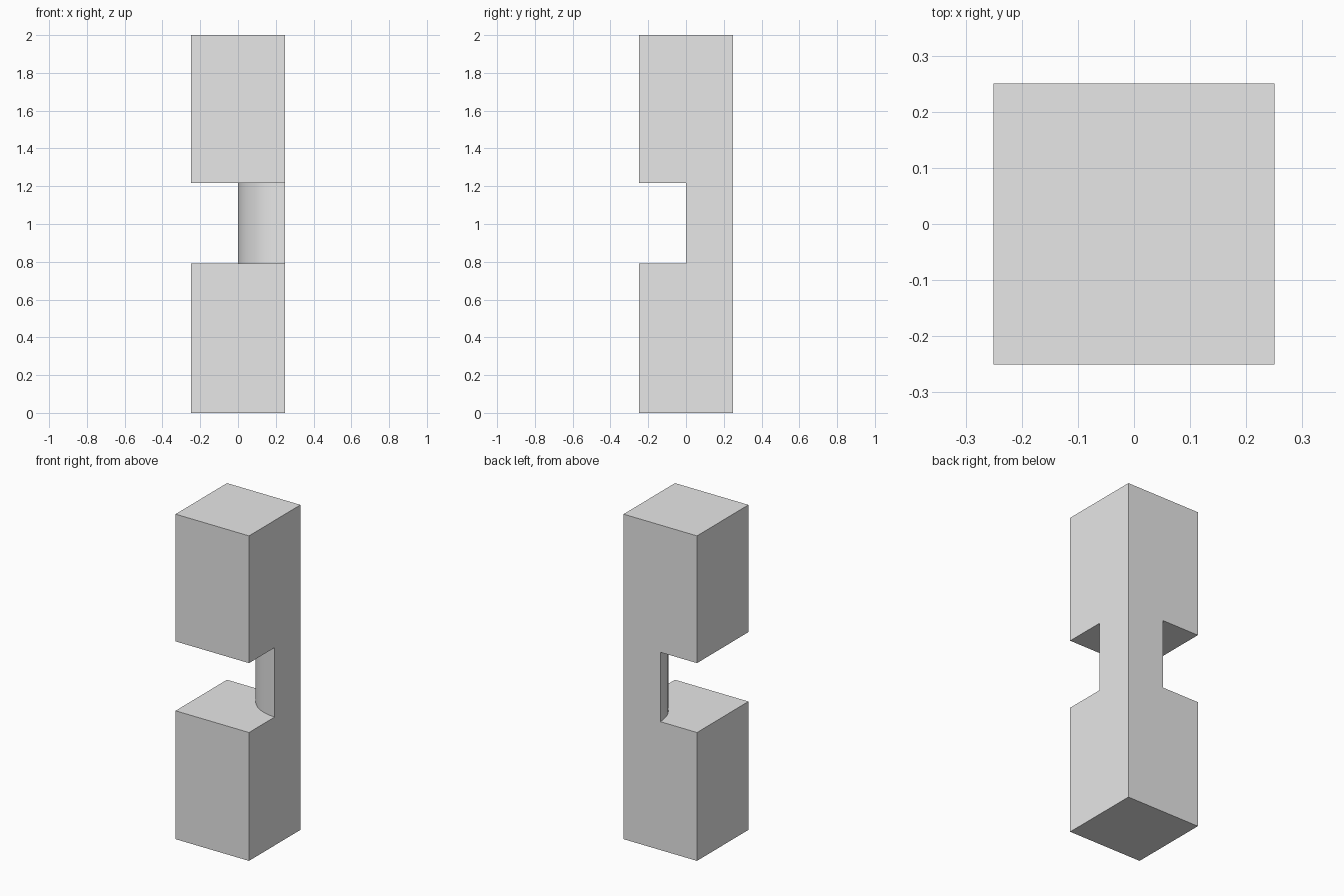
import bpy, bmesh, math

HALF, HEIGHT = 0.25, 2.0
NOTCH_LOW, NOTCH_HIGH = 0.79, 1.217
OUT = 0.4          # how far the cutter reaches past the block
ARC_STEPS = 24

default = bpy.data.objects.get("Cube")
if default:
    bpy.data.objects.remove(default, do_unlink=True)

grey = bpy.data.materials.new("light grey")
grey.use_nodes = True
colour = (0.8, 0.8, 0.8, 1.0)
grey.diffuse_color = colour
grey.node_tree.nodes["Principled BSDF"].inputs["Base Color"].default_value = colour


def prism(name, profile, low, high):
    """Extrude a closed xy profile from z = low to z = high."""
    bm = bmesh.new()
    base = bm.faces.new([bm.verts.new((x, y, low)) for x, y in profile])
    top = bmesh.ops.extrude_face_region(bm, geom=[base])["geom"]
    verts = [v for v in top if isinstance(v, bmesh.types.BMVert)]
    bmesh.ops.translate(bm, verts=verts, vec=(0, 0, high - low))
    bmesh.ops.recalc_face_normals(bm, faces=bm.faces)
    mesh = bpy.data.meshes.new(name)
    bm.to_mesh(mesh)
    bm.free()
    mesh.materials.append(grey)
    obj = bpy.data.objects.new(name, mesh)
    bpy.context.collection.objects.link(obj)
    return obj


# Square pillar
square = [(-HALF, -HALF), (HALF, -HALF), (HALF, HALF), (-HALF, HALF)]
pillar = prism("notched_pillar", square, 0, HEIGHT)

# Notch cutter: leaves a quarter-round neck at the back corner
angles = [math.pi / 2 * i / ARC_STEPS for i in range(ARC_STEPS + 1)]
arc = [(HALF - HALF * math.cos(a), HALF - HALF * math.sin(a)) for a in angles]
outline = [(0, OUT)] + arc + [(OUT, 0), (OUT, -OUT), (-OUT, -OUT), (-OUT, OUT)]
cutter = prism("notch_cutter", outline, NOTCH_LOW, NOTCH_HIGH)

# Cut the notch and apply it
cut = pillar.modifiers.new("notch", 'BOOLEAN')
cut.operation = 'DIFFERENCE'
cut.solver = 'EXACT'
cut.object = cutter
bpy.ops.object.select_all(action='DESELECT')
pillar.select_set(True)
bpy.context.view_layer.objects.active = pillar
bpy.ops.object.modifier_apply(modifier=cut.name)
bpy.data.objects.remove(cutter, do_unlink=True)

# Smooth the rounded neck, keep the block edges sharp
bpy.ops.object.shade_smooth_by_angle(angle=math.radians(30))
